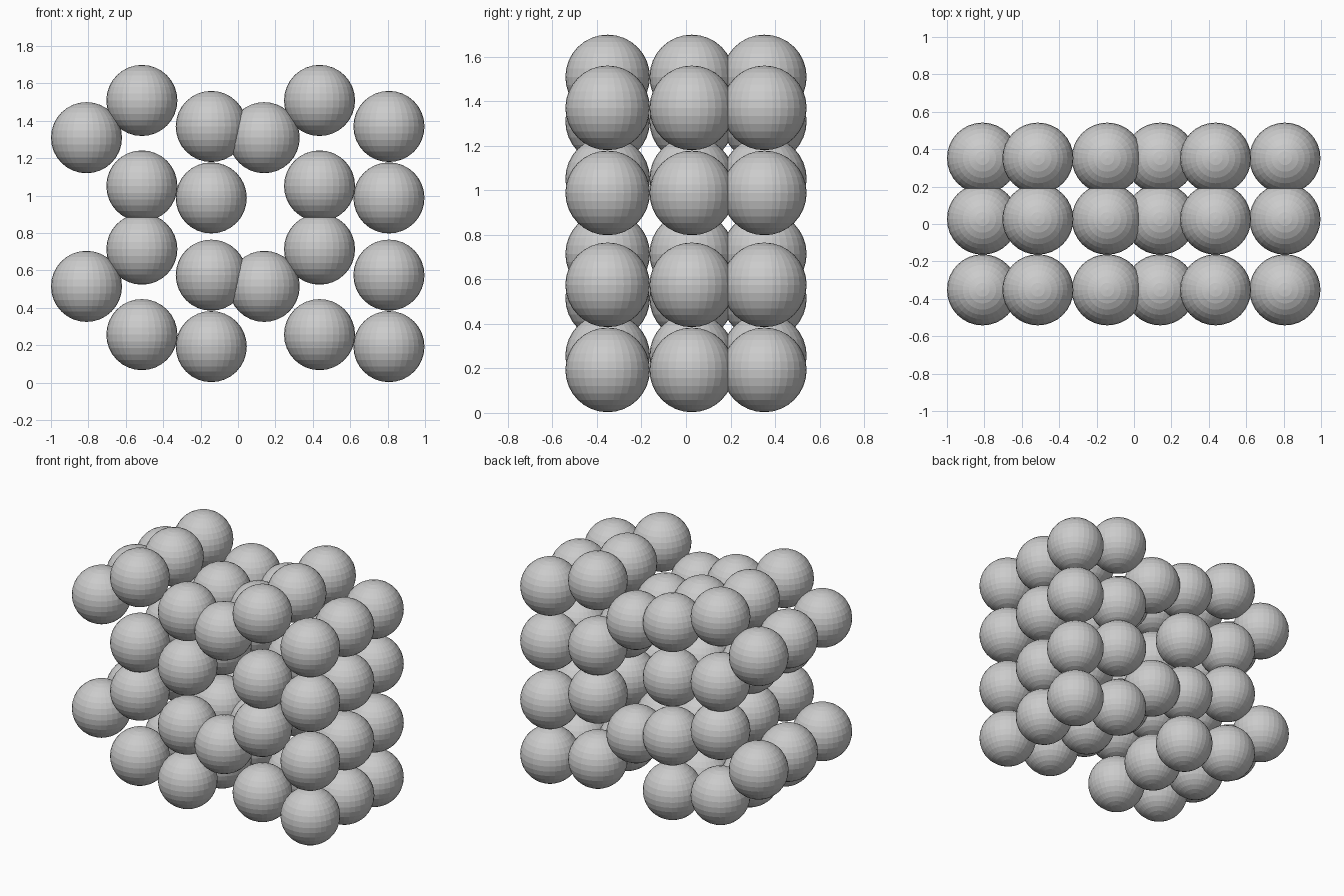
import bpy
import bmesh

if "Cube" in bpy.data.objects:
    bpy.data.objects.remove(bpy.data.objects["Cube"])

RADIUS = 0.19
CELL_X, CELL_Z = 0.95, 0.795        # repeat distances of the lattice
LAYERS_Y = (-0.352, 0.026, 0.352)   # front, middle and back layers

# Sites in one lattice cell: name -> (x, heights)
SITES = {
    "outer_ball": (-0.81, (0.515,)),
    "middle_ball": (-0.514, (0.257, 0.714)),
    "inner_ball": (-0.143, (0.193, 0.575)),
}

# One flat-faced ball mesh shared by the whole lattice
ball = bpy.data.meshes.new("ball")
bm = bmesh.new()
bmesh.ops.create_uvsphere(bm, u_segments=32, v_segments=16, radius=RADIUS)
bm.to_mesh(ball)
bm.free()

# Two cells wide, two cells high, three layers deep
for name, (x, heights) in SITES.items():
    for y in LAYERS_Y:
        for z in heights:
            for i in range(2):
                for k in range(2):
                    obj = bpy.data.objects.new(name, ball)
                    obj.location = (x + i * CELL_X, y, z + k * CELL_Z)
                    bpy.context.collection.objects.link(obj)
